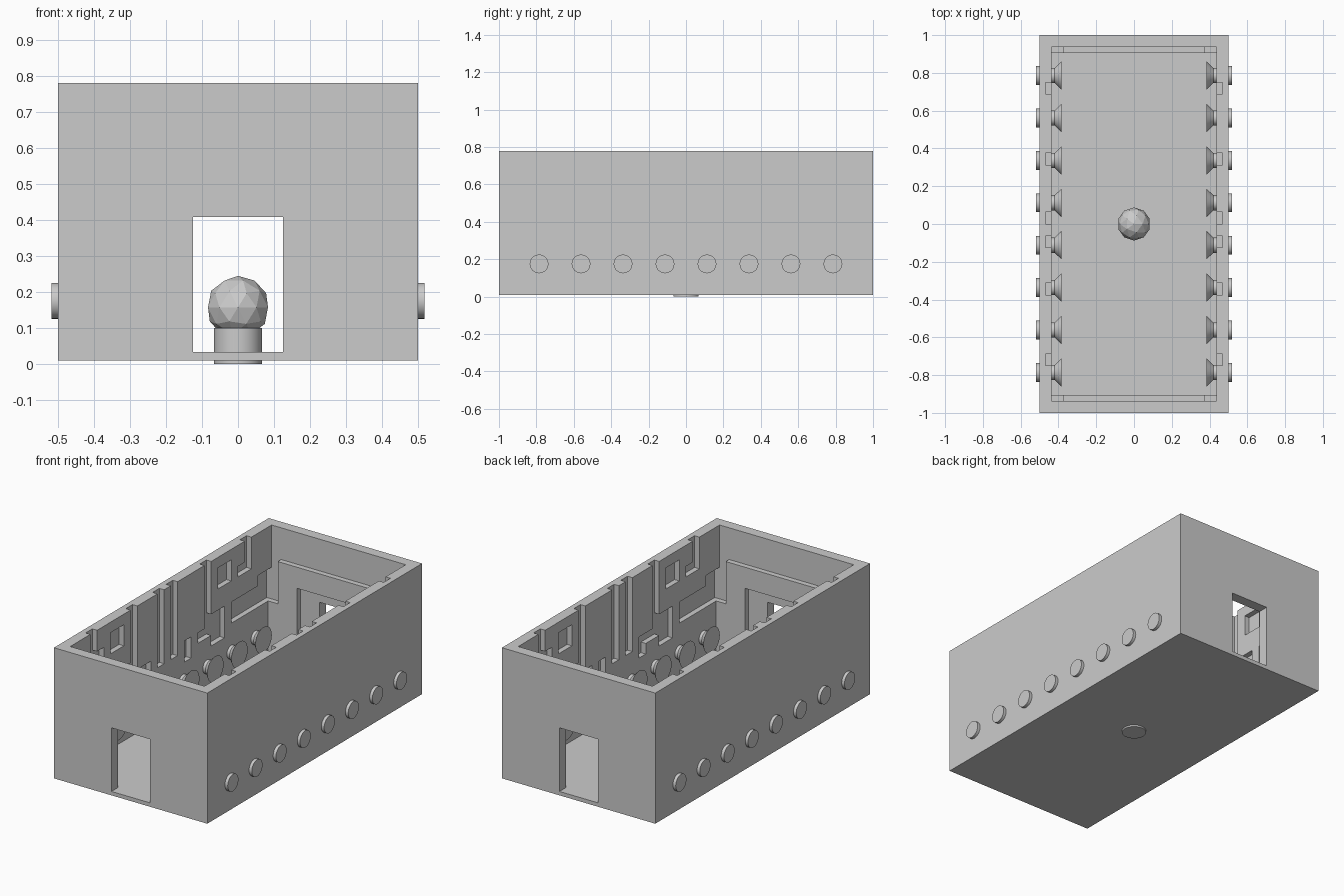
import bpy, bmesh, math
from mathutils import Matrix, Vector

if "Cube" in bpy.data.objects:
    bpy.data.objects.remove(bpy.data.objects["Cube"])

grey = bpy.data.materials.new("plain grey")
grey.diffuse_color = (0.6, 0.6, 0.6, 1)
grey.use_nodes = True
grey.node_tree.nodes["Principled BSDF"].inputs["Base Color"].default_value = grey.diffuse_color
CELL = 1 / 16          # wall relief is drawn on a 1/16 grid
FLOOR, RIM = 0.033, 0.78
ROW = (RIM - FLOOR) / 12


def finish(bm, name):
    bmesh.ops.recalc_face_normals(bm, faces=bm.faces)
    me = bpy.data.meshes.new(name)
    bm.to_mesh(me)
    bm.free()
    me.materials.append(grey)
    ob = bpy.data.objects.new(name, me)
    bpy.context.collection.objects.link(ob)
    return ob


def box(name, lo, hi):
    bm = bmesh.new()
    bmesh.ops.create_cube(bm, size=1)
    for v in bm.verts:
        v.co = Vector([lo[i] if v.co[i] < 0 else hi[i] for i in range(3)])
    return finish(bm, name)


def smooth(ob):
    bpy.ops.object.select_all(action='DESELECT')
    ob.select_set(True)
    bpy.context.view_layer.objects.active = ob
    bpy.ops.object.shade_smooth_by_angle(angle=math.radians(35))


def inside(c, r, rects):
    return any(a <= c < b and d <= r < e for a, b, d, e in rects)


def relief(name, half_cols, filled, place, depth):
    """Extrude the filled grid cells into one raised wall panel."""
    bm = bmesh.new()
    for c in range(-half_cols, half_cols):
        for r in range(12):
            if filled(c, r):
                bm.faces.new([bm.verts.new(place(u * CELL, FLOOR + w * ROW))
                              for u, w in ((c, r), (c + 1, r), (c + 1, r + 1), (c, r + 1))])
    bmesh.ops.remove_doubles(bm, verts=bm.verts, dist=1e-4)
    ext = bmesh.ops.extrude_face_region(bm, geom=bm.faces[:], use_keep_orig=True)
    bmesh.ops.translate(bm, vec=depth,
                        verts=[g for g in ext["geom"] if isinstance(g, bmesh.types.BMVert)])
    bmesh.ops.recalc_face_normals(bm, faces=bm.faces)
    bmesh.ops.dissolve_limit(bm, angle_limit=0.02, verts=bm.verts, edges=bm.edges)
    return finish(bm, name)


# Open-topped room with a doorway through both ends
room = box("room_shell", (-0.5, -1, 0.01), (0.5, 1, RIM))
cutters = [box("room_cutter", (-0.469, -0.9375, FLOOR), (0.469, 0.9375, 1)),
           box("door_cutter", (-0.125, -1.2, FLOOR), (0.125, 1.2, FLOOR + 6 * CELL))]
bpy.context.view_layer.objects.active = room
for cutter in cutters:
    cutter.hide_render = True
    mod = room.modifiers.new("cut", 'BOOLEAN')
    mod.operation, mod.solver, mod.object = 'DIFFERENCE', 'EXACT', cutter
    bpy.ops.object.modifier_apply(modifier=mod.name)
    bpy.data.objects.remove(cutter)

# Side wall panels: raised slab with grooves, windows and hooks cut out
side_cuts = [(9, 15, 5, 7), (-15, -9, 5, 7),
             (13, 15, 7, 8), (-15, -13, 7, 8),
             (7, 9, 9, 11), (-9, -7, 9, 11),
             (11, 12, 9, 12), (10, 11, 9, 10),
             (-12, -11, 9, 12), (-11, -10, 9, 10),
             (5, 6, 5, 12), (-6, -5, 5, 12), (4, 5, 5, 6), (-5, -4, 5, 6),
             (0, 1, 5, 12), (-2, -1, 5, 12),
             (6, 8, 4, 7), (-8, -6, 4, 7), (2, 3, 4, 6), (-4, -3, 4, 6)]
for side, s in (("left", -1), ("right", 1)):
    relief(side + "_wall_panel", 15, lambda c, r: not inside(c, r, side_cuts),
           lambda u, z: (s * 0.474, u, z), (-s * 0.0365, 0, 0))

# End wall panels: stepped arch around each doorway
arch = [(-6, 6, 0, 9), (-7, 7, 0, 5)]
opening = [(-4, 4, 0, 7)]
for end, s in (("front", -1), ("back", 1)):
    relief(end + "_door_arch", 7,
           lambda c, r: inside(c, r, arch) and not inside(c, r, opening),
           lambda u, z: (u, s * 0.942, z), (0, -s * 0.036, 0))

# Wall horns: a plug through the wall, a neck and a flared disc
profile = [(0.518, 0), (0.518, 0.05), (0.44, 0.05), (0.44, 0.04),
           (0.42, 0.04), (0.383, 0.076), (0.383, 0)]
for side, s in (("left", -1), ("right", 1)):
    for i in range(8):
        y = (3.5 - i) * 0.2245
        bm = bmesh.new()
        vs = [bm.verts.new((s * x, y, 0.175 + r)) for x, r in profile]
        es = [bm.edges.new(p) for p in zip(vs, vs[1:])]
        bmesh.ops.spin(bm, geom=vs + es, cent=(0, y, 0.175), axis=(1, 0, 0),
                       angle=math.tau, steps=32, use_merge=True)
        bmesh.ops.remove_doubles(bm, verts=bm.verts, dist=1e-4)
        smooth(finish(bm, f"{side}_wall_horn_{i + 1}"))

# Centre pedestal and faceted ball
bm = bmesh.new()
bmesh.ops.create_cone(bm, cap_ends=True, segments=32, radius1=0.067, radius2=0.067,
                      depth=0.1, matrix=Matrix.Translation((0, 0, 0.05)))
smooth(finish(bm, "pedestal"))
bm = bmesh.new()
bmesh.ops.create_icosphere(bm, subdivisions=2, radius=0.0875,
                           matrix=Matrix.Translation((0, 0, 0.157)))
finish(bm, "faceted_ball")
